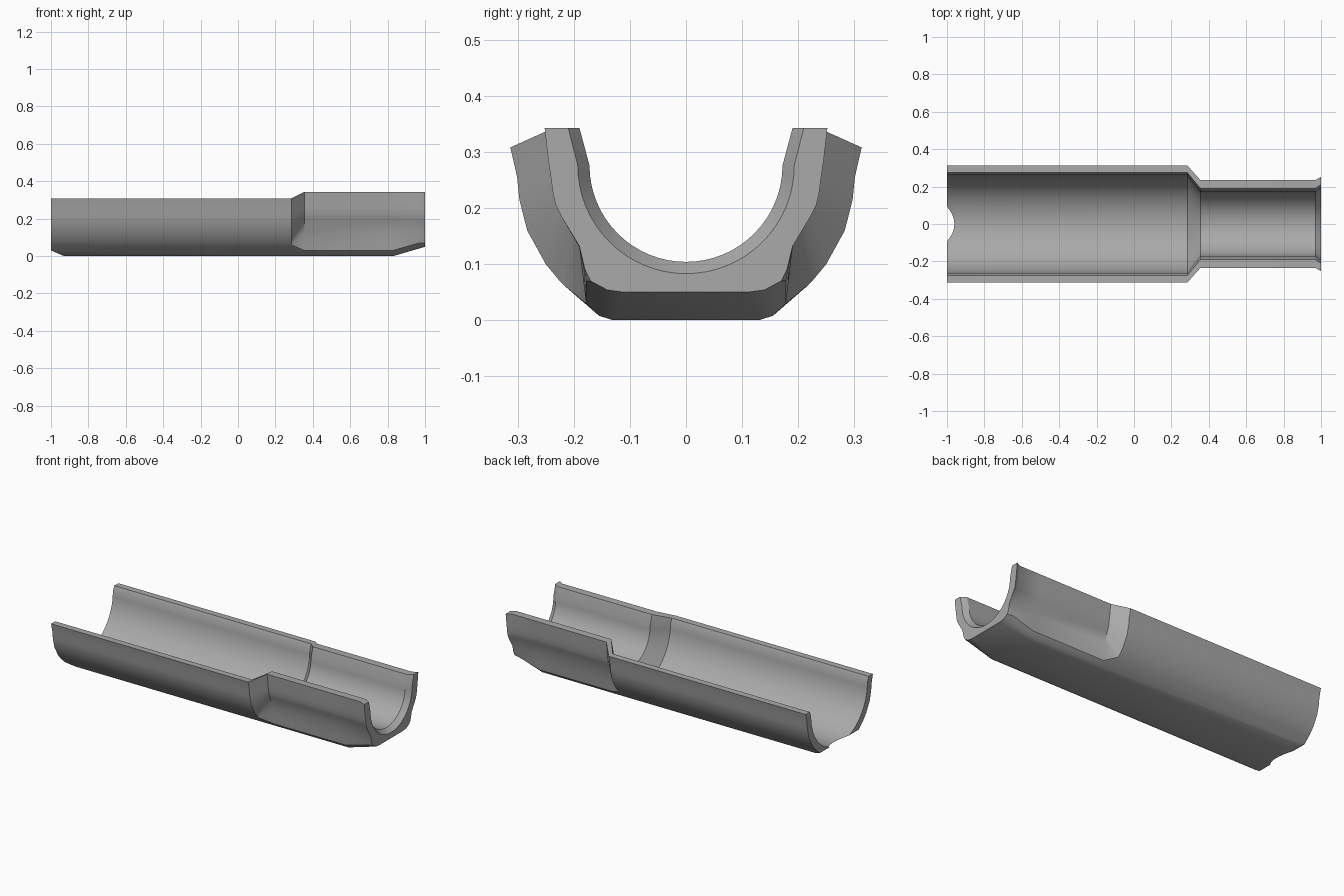
import bpy, bmesh, math

cube = bpy.data.objects.get("Cube")
if cube:
    bpy.data.objects.remove(cube)

grey = bpy.data.materials.new("mid_grey")
grey.use_nodes = True
colour = (0.40, 0.40, 0.40, 1)
grey.diffuse_color = colour
grey.node_tree.nodes["Principled BSDF"].inputs["Base Color"].default_value = colour

# Outer half profiles, from the rim down to the flat bottom (y, z)
BODY = [(.313, .308), (.301, .255), (.297, .215), (.283, .16), (.25, .1), (.225, .07),
        (.222, .067), (.219, .064), (.215, .06), (.155, .008), (.13, 0)]
NECK = [(.235, .343), (.229, .29), (.225, .255), (.22, .225), (.214, .205), (.207, .19),
        (.19, .13), (.183, .07), (.178, .03), (.155, .008), (.13, 0)]
BEVEL = NECK[:7] + [(.182, .09), (.178, .07), (.145, .046), (.115, .041)]
MOUTH = [(.252, .343), (.246, .29), (.241, .255), (.237, .225), (.232, .205), (.222, .185),
         (.19, .132), (.18, .09), (.17, .07), (.14, .054), (.11, .05)]


def channel(radius, centre, rim_y, rim_z, steps=32):
    """Round trough with slightly flared straight sides, from +y to -y."""
    arc = [(radius * math.cos(math.pi * i / steps), centre - radius * math.sin(math.pi * i / steps))
           for i in range(steps + 1)]
    return [(rim_y, rim_z)] + arc + [(-rim_y, rim_z)]


def section(outer, inner):
    """Closed cross-section: outer skin across, inner skin back."""
    return outer + [(-y, z) for y, z in reversed(outer)] + inner[::-1]


def finish(bm, name):
    bmesh.ops.recalc_face_normals(bm, faces=bm.faces)
    mesh = bpy.data.meshes.new(name)
    bm.to_mesh(mesh)
    bm.free()
    obj = bpy.data.objects.new(name, mesh)
    bpy.context.collection.objects.link(obj)
    return obj


# Half shell lofted along its length
wide = channel(.262, .275, .275, .308)
narrow = channel(.172, .276, .19, .343)
flared = channel(.193, .276, .21, .343)
stations = [(-1, BODY, wide), (.285, BODY, wide), (.355, NECK, narrow),
            (.83, NECK, narrow), (.97, BEVEL, narrow), (1, MOUTH, flared)]
bm = bmesh.new()
rings = [[bm.verts.new((x, y, z)) for y, z in section(o, i)] for x, o, i in stations]
count = len(rings[0])
for a, b in zip(rings, rings[1:]):
    for i in range(count):
        j = (i + 1) % count
        bm.faces.new((a[i], a[j], b[j], b[i]))
bm.faces.new(rings[0])
bm.faces.new(rings[-1])
shell = finish(bm, "half_shell")
shell.data.materials.append(grey)

# Wedge that chamfers the underside of the wide end
bm = bmesh.new()
profile = [(-1.1, -.1), (-.93, -.1), (-.93, 0), (-1.1, .073)]
near, far = [[bm.verts.new((x, y, z)) for x, z in profile] for y in (-.5, .5)]
bm.faces.new(near)
bm.faces.new(far)
for i in range(len(profile)):
    j = (i + 1) % len(profile)
    bm.faces.new((near[i], near[j], far[j], far[i]))
wedge = finish(bm, "chamfer_cutter")
wedge.hide_render = True
wedge.hide_set(True)

cut = shell.modifiers.new("end_chamfer", "BOOLEAN")
cut.operation = "DIFFERENCE"
cut.solver = "EXACT"
cut.object = wedge

bpy.ops.object.select_all(action="DESELECT")
shell.select_set(True)
bpy.context.view_layer.objects.active = shell
bpy.ops.object.modifier_apply(modifier=cut.name)
bpy.data.objects.remove(wedge)
bpy.ops.object.shade_smooth_by_angle(angle=math.radians(30))
